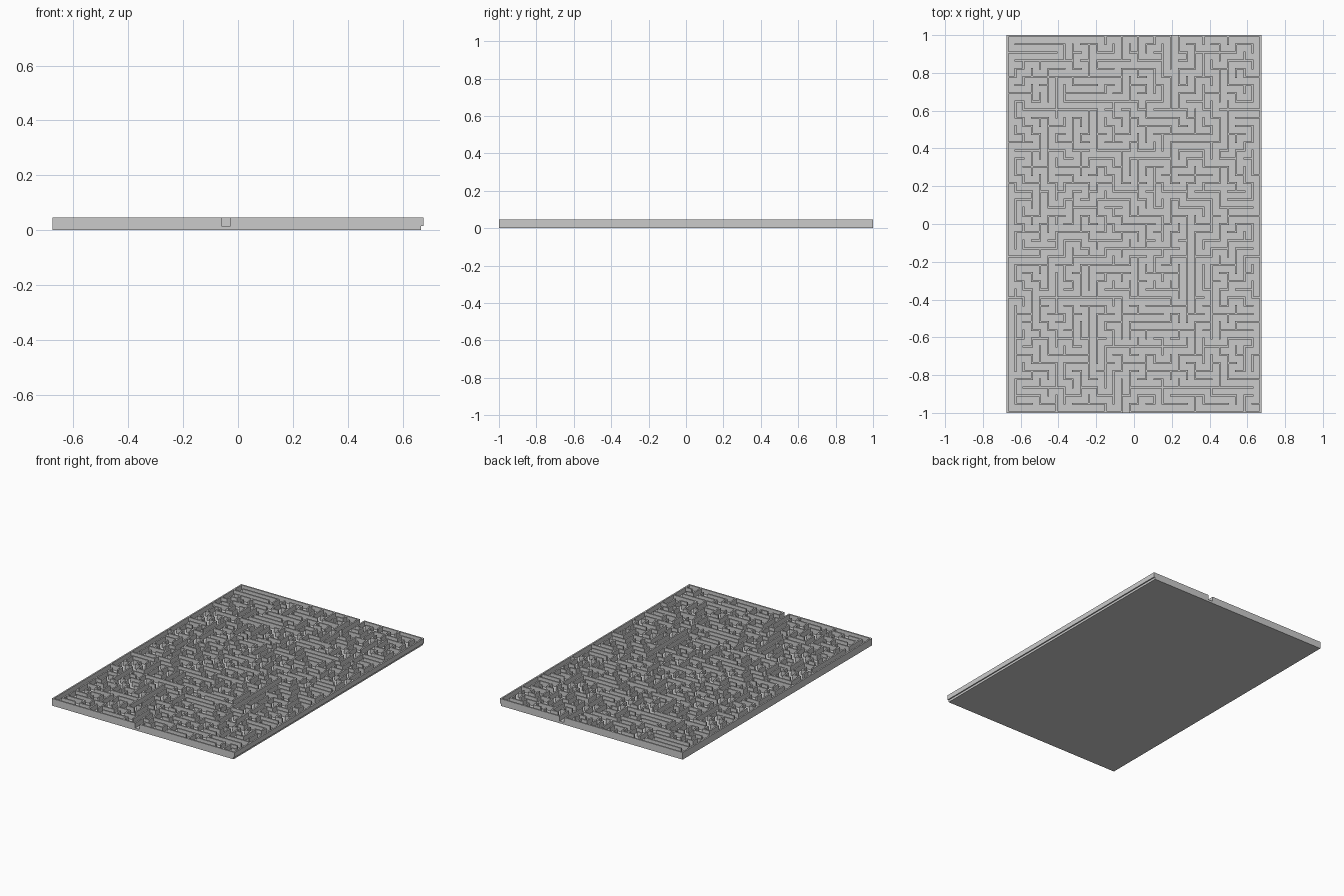
import bpy, bmesh, random

if "Cube" in bpy.data.objects:
    bpy.data.objects.remove(bpy.data.objects["Cube"])

random.seed(7)
COLS, ROWS = 31, 46
T = 0.010                      # wall thickness
P = (2.0 - T) / ROWS           # cell pitch
BASE, TOP = 0.0145, 0.047
X0, Y0 = -COLS * P / 2, -ROWS * P / 2
ENTRY, EXIT = 14, 20           # open columns in the front and back walls

# Long walls kept fixed: (i0, j0, i1, j1) in grid posts
FIXED = [
    (1, 45, 7, 45), (0, 44, 6, 44), (1, 43, 7, 43), (7, 43, 7, 45),
    (2, 41, 12, 41), (5, 37, 5, 41), (6, 37, 6, 41), (7, 39, 12, 39),
    (7, 38, 13, 38), (5, 37, 11, 37), (5, 28, 5, 35), (11, 33, 11, 37),
    (8, 32, 8, 35), (16, 43, 16, 46), (20, 43, 20, 46), (21, 44, 21, 46),
    (6, 14, 14, 14), (6, 14, 6, 17), (10, 6, 10, 12), (11, 8, 11, 12),
    (14, 9, 14, 14), (13, 8, 22, 8), (2, 3, 7, 3), (15, 3, 30, 3),
    (14, 0, 14, 4), (1, 7, 1, 13), (22, 15, 22, 22), (23, 14, 23, 20),
    (25, 11, 25, 18), (12, 20, 20, 20), (16, 10, 23, 10), (18, 34, 24, 34),
]


def edge_between(a, b):
    """Position on the doubled grid of the wall between two cells."""
    return (a[0] + b[0] + 1, a[1] + b[1] + 1)


# Doubled grid: even index = wall line, odd index = passage
fixed = set()
for i0, j0, i1, j1 in FIXED:
    for u in range(2 * i0, 2 * i1 + 1):
        for v in range(2 * j0, 2 * j1 + 1):
            fixed.add((u, v))

solid = {(u, v) for u in range(2 * COLS + 1) for v in range(2 * ROWS + 1)
         if u % 2 == 0 or v % 2 == 0}


def neighbours(c):
    for dx, dy in ((1, 0), (-1, 0), (0, 1), (0, -1)):
        n = (c[0] + dx, c[1] + dy)
        if 0 <= n[0] < COLS and 0 <= n[1] < ROWS:
            yield n


# Carve winding passages by depth-first walk
seen = {(ENTRY, 0)}
stack = [(ENTRY, 0)]
while len(seen) < COLS * ROWS:
    if stack:
        c = stack[-1]
        options = [n for n in neighbours(c)
                   if n not in seen and edge_between(c, n) not in fixed]
        if not options:
            stack.pop()
            continue
        n = random.choice(options)
    else:
        # a pocket closed off by fixed walls: break into it
        c, n = next((c, n) for c in sorted(seen) for n in neighbours(c) if n not in seen)
    solid.discard(edge_between(c, n))
    seen.add(n)
    stack.append(n)

# Entrance and exit gaps
solid.discard((2 * ENTRY + 1, 0))
solid.discard((2 * EXIT + 1, 2 * ROWS))


def line(k, origin):
    """Coordinate of the k-th boundary of the doubled grid."""
    return origin + (k // 2) * P + (T / 2 if k % 2 else -T / 2)


# Maze walls: flat plan thickened upwards
bm = bmesh.new()
verts = {}


def vert(u, v):
    if (u, v) not in verts:
        verts[u, v] = bm.verts.new((line(u, X0), line(v, Y0), BASE))
    return verts[u, v]


for u, v in sorted(solid):
    bm.faces.new((vert(u, v), vert(u + 1, v), vert(u + 1, v + 1), vert(u, v + 1)))
mesh = bpy.data.meshes.new("maze_walls")
bm.to_mesh(mesh)
bm.free()
walls = bpy.data.objects.new("maze_walls", mesh)
bpy.context.collection.objects.link(walls)
mod = walls.modifiers.new("height", 'SOLIDIFY')
mod.thickness = TOP - BASE
mod.offset = 1.0

# Floor plate, slightly short of the right wall
left, right = X0 - T / 2, X0 + COLS * P + T / 2 - 0.008
bpy.ops.mesh.primitive_cube_add(size=1, location=((left + right) / 2, 0, BASE / 2))
floor = bpy.context.object
floor.name = "floor_plate"
floor.scale = (right - left, 2.0, BASE)
